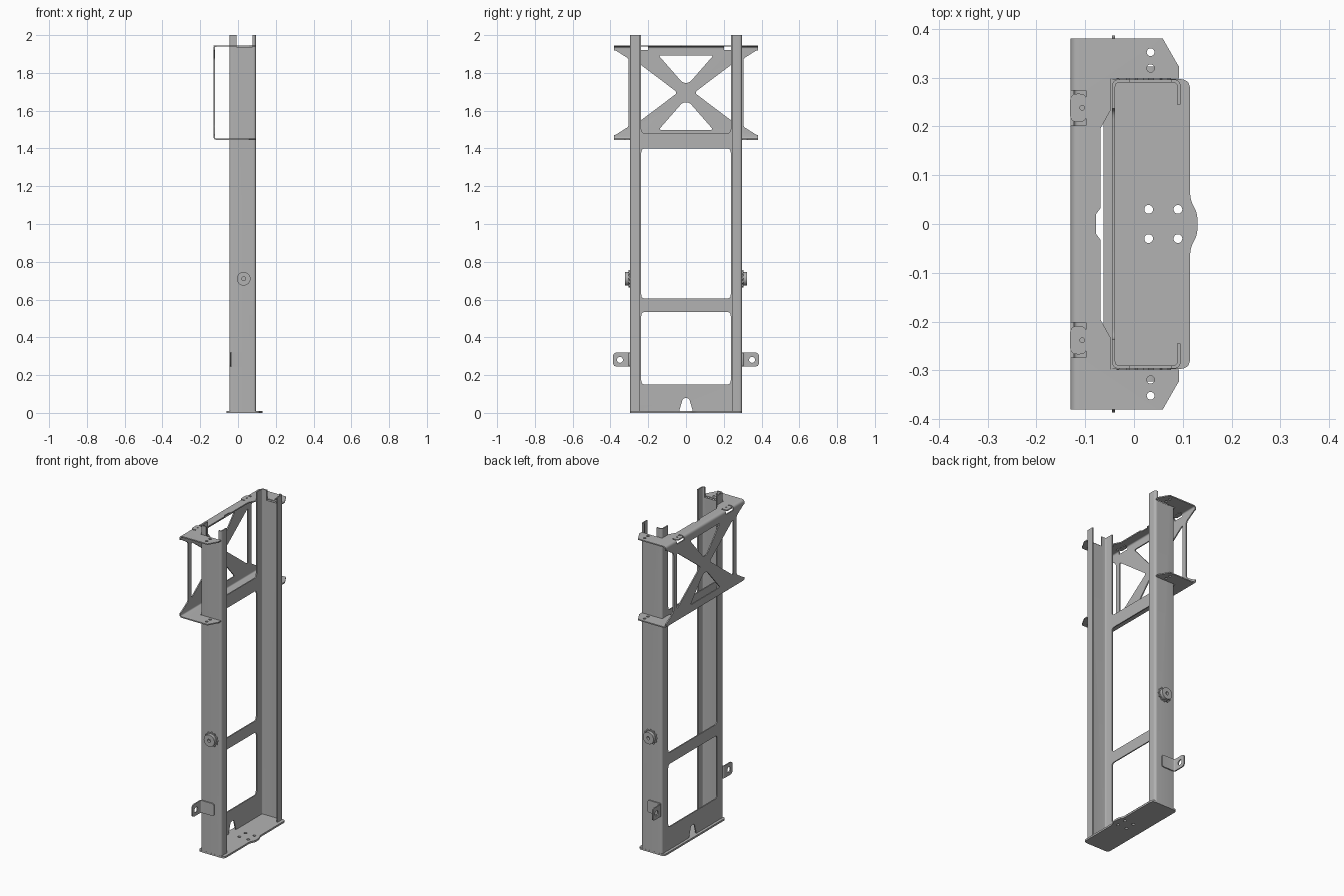
import bpy, bmesh, math
from mathutils import Vector

cube = bpy.data.objects.get("Cube")
if cube:
    bpy.data.objects.remove(cube, do_unlink=True)

steel = bpy.data.materials.new("grey_steel")
steel.use_nodes = True
steel.diffuse_color = (0.45, 0.45, 0.45, 1)
steel.node_tree.nodes["Principled BSDF"].inputs["Base Color"].default_value = (0.45, 0.45, 0.45, 1)

T = 0.007          # sheet thickness
SIDES = (-1, 1)


def rounded(pts, r, closed=True, seg=5):
    """Round the corners of a 2D outline or path."""
    pts = [Vector(p) for p in pts]
    out = []
    for i, p in enumerate(pts):
        if r == 0 or (not closed and i in (0, len(pts) - 1)):
            out.append(p)
            continue
        a, b = pts[i - 1] - p, pts[(i + 1) % len(pts)] - p
        d = min(r, a.length * 0.45, b.length * 0.45)
        a, b = p + a.normalized() * d, p + b.normalized() * d
        for k in range(seg + 1):
            t = k / seg
            out.append(a * (1 - t) ** 2 + p * 2 * t * (1 - t) + b * t ** 2)
    return out


def prism(name, pts, axis, lo, hi, r=0.0):
    """Extrude a 2D outline along an axis."""
    place = {"x": lambda u, v, w: (w, u, v),
             "y": lambda u, v, w: (u, w, v),
             "z": lambda u, v, w: (u, v, w)}[axis]
    bm = bmesh.new()
    face = bm.faces.new([bm.verts.new(place(p[0], p[1], lo)) for p in rounded(pts, r)])
    ext = bmesh.ops.extrude_face_region(bm, geom=[face])
    verts = [g for g in ext["geom"] if isinstance(g, bmesh.types.BMVert)]
    bmesh.ops.translate(bm, verts=verts, vec=place(0, 0, hi - lo))
    bmesh.ops.recalc_face_normals(bm, faces=bm.faces)
    me = bpy.data.meshes.new(name)
    bm.to_mesh(me)
    bm.free()
    me.materials.append(steel)
    ob = bpy.data.objects.new(name, me)
    bpy.context.collection.objects.link(ob)
    return ob


def folded(name, path, axis, lo, hi, r):
    """Bent sheet: thicken a rounded path, then extrude it."""
    p = rounded(path, r, closed=False)
    left, right = [], []
    for i, q in enumerate(p):
        d = (p[min(i + 1, len(p) - 1)] - p[max(i - 1, 0)]).normalized()
        n = Vector((-d.y, d.x)) * T / 2
        left.append(q + n)
        right.append(q - n)
    return prism(name, left + right[::-1], axis, lo, hi)


def circle(u, v, r, n=20):
    return [(u + r * math.cos(2 * math.pi * k / n), v + r * math.sin(2 * math.pi * k / n))
            for k in range(n)]


def box(u0, u1, v0, v1):
    return [(u0, v0), (u1, v0), (u1, v1), (u0, v1)]


def mirrored(half):
    """Complete an outline in (x, y) by mirroring it over y."""
    return half + [(x, -y) for x, y in reversed(half)]


def cut(ob, pts, axis, lo, hi, r=0.0):
    tool = prism("cutter", pts, axis, lo, hi, r)
    tool.hide_render = True
    mod = ob.modifiers.new("cut", "BOOLEAN")
    mod.operation, mod.solver, mod.object = "DIFFERENCE", "EXACT", tool
    bpy.context.view_layer.objects.active = ob
    bpy.ops.object.modifier_apply(modifier=mod.name)
    bpy.data.objects.remove(tool, do_unlink=True)


# Main channel frame: back panel, side webs and return lips
frame = folded("channel_frame", mirrored([(0.092, 0.245), (0.092, 0.293), (-0.042, 0.293)]),
               "z", 0.01, 2.0, 0.012)
for z0, z1 in ((0.15, 0.535), (0.605, 1.4), (1.48, 2.2)):
    cut(frame, box(-0.237, 0.237, z0, z1), "x", -0.1, 0.0, 0.022)
cut(frame, [(-0.045, -0.02), (0.045, -0.02), (0.016, 0.078), (-0.016, 0.078)], "x", -0.1, 0.0, 0.012)
for s in SIDES:
    cut(frame, box(-0.008, 0.076, 1.938, 2.1), "y", s * 0.27, s * 0.32)

# Base plate with rounded front bulge and bolt holes
base = prism("base_plate", mirrored([(-0.062, 0.297), (0.115, 0.297), (0.115, 0.05), (0.13, 0.022)]),
             "z", 0.0, 0.011, 0.022)
for x in (0.03, 0.09):
    for y in (-0.03, 0.03):
        cut(base, circle(x, y, 0.009), "z", -0.1, 0.1)

# Upper cross-braced bracket, folded into top and bottom flanges
bracket = folded("cross_brace_bracket",
                 [(0.092, 1.942), (-0.1265, 1.942), (-0.1265, 1.449), (0.092, 1.449)],
                 "y", -0.38, 0.38, 0.014)
cut(bracket, mirrored([(0.2, 0.298), (-0.047, 0.298), (-0.047, 0.235), (-0.069, 0.195),
                       (-0.069, 0.032), (-0.078, 0.02)]), "z", 1.3, 2.1)
MID = 1.6955
for s in SIDES:
    # Triangular windows above, below and beside the crossing
    cut(bracket, [(-0.145, MID + s * 0.197), (0.145, MID + s * 0.197),
                  (0.018, MID + s * 0.052), (-0.018, MID + s * 0.052)], "x", -0.2, -0.1, 0.014)
    cut(bracket, [(s * 0.272, MID + 0.172), (s * 0.272, MID - 0.172),
                  (s * 0.052, MID - 0.006), (s * 0.052, MID + 0.006)], "x", -0.2, -0.1, 0.014)
    # Tapered ears at the panel ends
    cut(bracket, [(s * 0.5, MID + 0.225), (s * 0.375, MID + 0.225), (s * 0.304, MID + 0.18),
                  (s * 0.304, MID - 0.18), (s * 0.375, MID - 0.225), (s * 0.5, MID - 0.225)],
        "x", -0.2, -0.09, 0.012)
    # Chamfered wing corners and bolt holes
    cut(bracket, [(0.05, s * 0.4), (0.06, s * 0.378), (0.092, s * 0.322), (0.2, s * 0.3),
                  (0.2, s * 0.4)], "z", 1.3, 2.1, 0.006)
    for y in (0.319, 0.352):
        cut(bracket, circle(0.034, s * y, 0.008), "z", 1.3, 2.1)
    # Relief cut with a flat rounded tab in it
    cut(bracket, box(-0.2, -0.098, s * 0.238 - 0.036, s * 0.238 + 0.036), "z", 1.921, 2.1)
    tab = prism("relief_tab", box(-0.131, -0.097, s * 0.238 - 0.029, s * 0.238 + 0.029),
                "z", 1.9385, 1.9455, 0.015)
    cut(tab, circle(-0.106, s * 0.238, 0.005, 12), "z", 1.9, 2.0)

# Side fittings
for s, side in zip(SIDES, ("front", "back")):
    # Toothed boss with a stepped head and a small centre bore
    teeth = [p for k in range(12) for p in
             (circle(0.03, 0.71, 0.046, 24)[2 * k], circle(0.03, 0.71, 0.039, 24)[2 * k + 1])]
    prism(side + "_boss_flange", teeth, "y", s * 0.294, s * 0.304)
    head = prism(side + "_boss_head", circle(0.03, 0.71, 0.036, 32), "y", s * 0.296, s * 0.323)
    cut(head, circle(0.03, 0.71, 0.01), "y", s * 0.308, s * 0.34)
    # Angled lug: foot on the web, ear pointing outwards
    lug = folded(side + "_lug", [(0.05, s * 0.3), (-0.042, s * 0.3), (-0.042, s * 0.386)],
                 "z", 0.245, 0.32, 0.012)
    cut(lug, circle(s * 0.35, 0.281, 0.016), "x", -0.1, 0.0)
    for z, d in ((0.245, 1), (0.32, -1)):
        cut(lug, [(s * 0.37, z - d * 0.01), (s * 0.37, z), (s * 0.381, z + d * 0.005),
                  (s * 0.386, z + d * 0.016), (s * 0.4, z + d * 0.016), (s * 0.4, z - d * 0.01)],
            "x", -0.1, -0.02)
        cut(lug, [(0.036, z - d * 0.01), (0.036, z), (0.046, z + d * 0.004),
                  (0.05, z + d * 0.014), (0.06, z + d * 0.014), (0.06, z - d * 0.01)],
            "y", s * 0.28, s * 0.32)

# Smooth bends, crisp edges
for ob in bpy.context.collection.objects:
    if ob.type == "MESH" and steel.name in ob.data.materials:
        bpy.ops.object.select_all(action="DESELECT")
        ob.select_set(True)
        bpy.context.view_layer.objects.active = ob
        bpy.ops.object.shade_smooth_by_angle(angle=math.radians(30))
